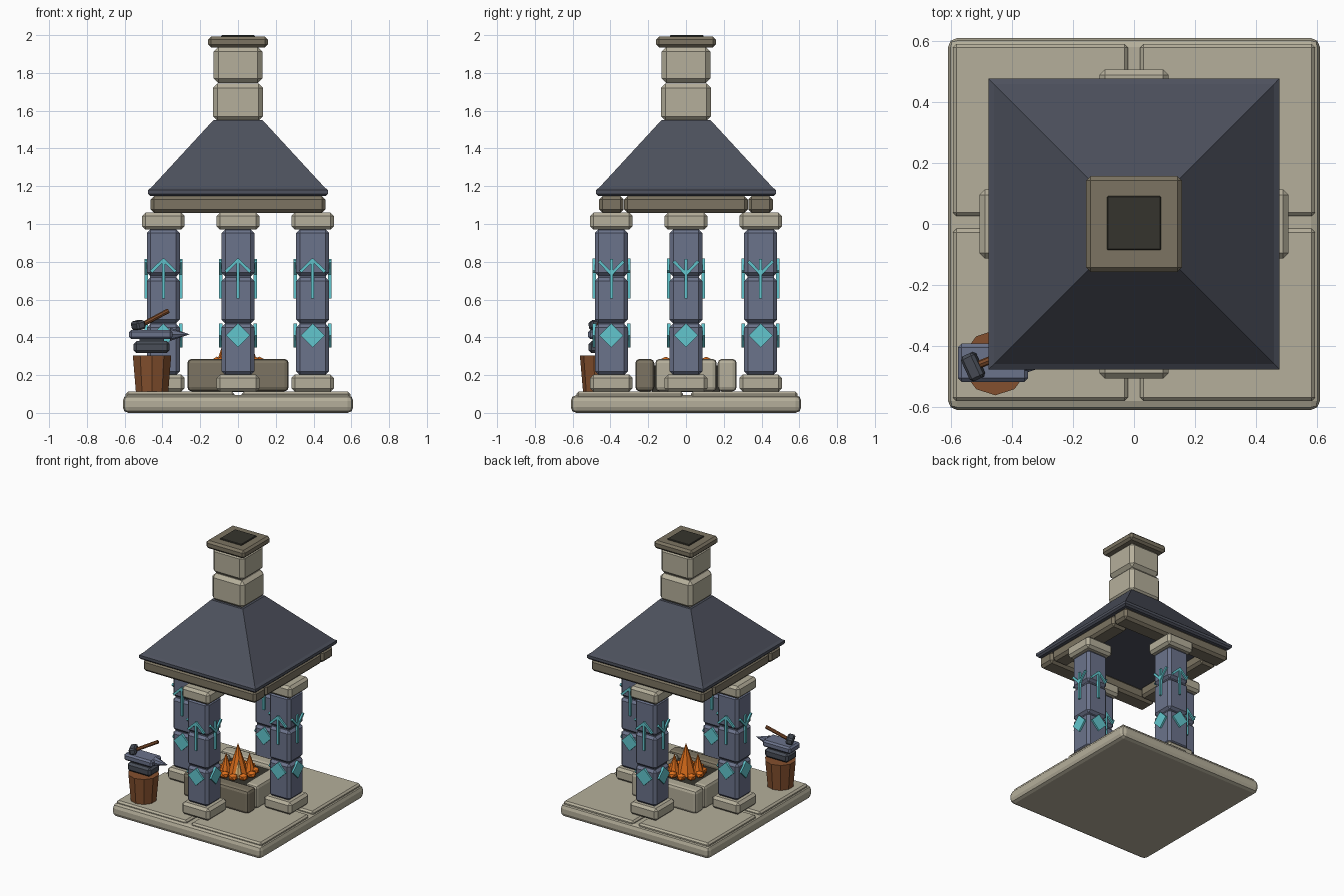
import bpy, bmesh, math
from mathutils import Vector, Matrix

if "Cube" in bpy.data.objects:
    bpy.data.objects.remove(bpy.data.objects["Cube"])


def material(name, hexcode):
    rgb = [int(hexcode[i:i + 2], 16) / 255 for i in (0, 2, 4)]
    lin = [c / 12.92 if c < 0.04045 else ((c + 0.055) / 1.055) ** 2.4 for c in rgb]
    m = bpy.data.materials.new(name)
    m.diffuse_color = (*lin, 1)
    m.use_nodes = True
    m.node_tree.nodes["Principled BSDF"].inputs["Base Color"].default_value = m.diffuse_color
    return m


STONE = material("pale stone", "B5AF9B")
DARK_STONE = material("brown stone", "7C7462")
BLUE = material("blue stone", "6B738B")
SLATE = material("roof slate", "4D515D")
RUNE = material("teal rune", "62C6CE")
WOOD = material("wood", "84502E")
IRON = material("dark iron", "484D57")
SOOT = material("soot", "35342D")
FIRE = material("fire orange", "E0701C")
GLOW = material("pale flame", "F0C987")


def finish(bm, name, mat, matrix=None):
    if matrix is not None:
        bm.transform(matrix)
    bmesh.ops.recalc_face_normals(bm, faces=bm.faces)
    me = bpy.data.meshes.new(name)
    bm.to_mesh(me)
    bm.free()
    me.materials.append(mat)
    ob = bpy.data.objects.new(name, me)
    bpy.context.collection.objects.link(ob)
    return ob


def block(name, mat, center, size, bevel=0.018, segments=1, matrix=None):
    """Box with chamfered edges."""
    bm = bmesh.new()
    bmesh.ops.create_cube(bm, size=1)
    bmesh.ops.scale(bm, vec=size, verts=bm.verts)
    if bevel:
        bmesh.ops.bevel(bm, geom=bm.edges[:], offset=bevel, segments=segments,
                        profile=0.5, affect='EDGES')
    m = Matrix.Translation(center)
    return finish(bm, name, mat, m @ matrix if matrix is not None else m)


def cone(name, mat, start, end, r1, r2, sides):
    """Tapered round bar between two points."""
    a, b = Vector(start), Vector(end)
    bm = bmesh.new()
    bmesh.ops.create_cone(bm, cap_ends=True, segments=sides, radius1=r1,
                          radius2=r2, depth=(b - a).length)
    rot = (b - a).to_track_quat('Z', 'Y').to_matrix().to_4x4()
    return finish(bm, name, mat, Matrix.Translation((a + b) / 2) @ rot)


# Platform and four paving slabs
block("platform", STONE, (0, 0, 0.047), (1.22, 1.22, 0.094), 0.03, 2)
for sx in (-1, 1):
    for sy in (-1, 1):
        block("paving_slab", STONE, (sx * 0.307, sy * 0.303 + 0.005, 0.095),
              (0.575, 0.565, 0.034), 0.012)


# Runes, drawn on a face at local x (sideways) and z, sticking out along -y
def stroke(p, q, turn):
    dx, dz = q[0] - p[0], q[1] - p[1]
    rot = Matrix.Rotation(-math.atan2(dz, dx), 4, 'Y')
    place = turn @ Matrix.Translation(((p[0] + q[0]) / 2, -0.091, (p[1] + q[1]) / 2))
    block("rune_stroke", RUNE, (0, 0, 0), (math.hypot(dx, dz) + 0.008, 0.018, 0.016),
          0, matrix=place @ rot)


def runes(center, k):
    turn = Matrix.Translation(center) @ Matrix.Rotation(k * math.pi / 2, 4, 'Z')
    stroke((0, 0.61), (0, 0.81), turn)
    inner, outer = (0.81, 0.75) if k % 2 == 0 else (0.735, 0.80)
    for s in (-1, 1):
        stroke((0, inner), (s * 0.062, outer), turn)
    diamond = turn @ Matrix.Translation((0, -0.091, 0.41)) @ Matrix.Rotation(math.pi / 4, 4, 'Y')
    block("rune_diamond", RUNE, (0, 0, 0), (0.09, 0.018, 0.09), 0, matrix=diamond)


# Pillars at the middle of each side
for px, py in ((0, -0.395), (0.395, 0), (0, 0.395), (-0.395, 0)):
    block("pillar_base", STONE, (px, py, 0.157), (0.225, 0.225, 0.09))
    for z0, z1 in ((0.20, 0.472), (0.474, 0.718), (0.722, 0.972)):
        block("pillar_block", BLUE, (px, py, (z0 + z1) / 2), (0.175, 0.175, z1 - z0), 0.02)
    block("pillar_core", BLUE, (px, py, 0.585), (0.14, 0.14, 0.78), 0)
    block("pillar_cap", STONE, (px, py, 1.015), (0.225, 0.225, 0.09))
    for k in range(4):
        runes((px, py, 0), k)

# Roof beams
for s in (-1, 1):
    block("long_beam", DARK_STONE, (0, s * 0.395, 1.103), (0.925, 0.13, 0.088))
    block("short_beam", DARK_STONE, (s * 0.395, 0, 1.103), (0.13, 0.655, 0.088))

# Roof: square rings from eaves to chimney
bm = bmesh.new()
rings = []
for r, z in ((0.465, 1.148), (0.477, 1.16), (0.477, 1.18), (0.46, 1.192), (0.13, 1.55)):
    rings.append([bm.verts.new((r * x, r * y, z))
                  for x, y in ((-1, -1), (1, -1), (1, 1), (-1, 1))])
for lo, hi in zip(rings, rings[1:]):
    for i in range(4):
        j = (i + 1) % 4
        bm.faces.new((lo[i], lo[j], hi[j], hi[i]))
bm.faces.new(rings[0])
bm.faces.new(rings[-1])
finish(bm, "roof", SLATE)

# Chimney
block("chimney_lower", STONE, (0, 0, 1.645), (0.265, 0.265, 0.20), 0.025)
block("chimney_upper", STONE, (0, 0, 1.842), (0.258, 0.258, 0.192), 0.025)
block("chimney_cap", DARK_STONE, (0, 0, 1.963), (0.315, 0.315, 0.058), 0.015)
block("chimney_opening", SOOT, (0, 0.003, 1.99), (0.178, 0.178, 0.02), 0.004)

# Fire pit
for s, mat in ((-1, DARK_STONE), (1, STONE)):
    block("pit_long_stone", mat, (0, s * 0.218, 0.2), (0.535, 0.1, 0.172), 0.022, 2)
    block("pit_side_stone", STONE, (s * 0.218, 0, 0.2), (0.1, 0.325, 0.172), 0.022, 2)
block("ash_bed", SOOT, (0, 0, 0.18), (0.36, 0.36, 0.14), 0)
for i in range(10):
    a = i * math.tau / 10
    bm = bmesh.new()
    bmesh.ops.create_icosphere(bm, subdivisions=1, radius=0.034)
    bmesh.ops.scale(bm, vec=(1, 1, 0.75), verts=bm.verts)
    finish(bm, "ember", FIRE,
           Matrix.Translation((0.112 * math.cos(a), 0.112 * math.sin(a), 0.272)))
cone("flame_middle", FIRE, (0, 0, 0.245), (0, 0, 0.475), 0.075, 0, 8)
cone("flame_left", FIRE, (-0.07, -0.04, 0.245), (-0.07, -0.04, 0.40), 0.05, 0, 8)
cone("flame_right", FIRE, (0.06, 0.05, 0.245), (0.06, 0.05, 0.40), 0.05, 0, 8)
cone("flame_core", GLOW, (0.035, -0.045, 0.245), (0.03, -0.035, 0.38), 0.03, 0, 6)

# Stump and anvil
cone("stump", WOOD, (-0.455, -0.455, 0.11), (-0.455, -0.455, 0.305), 0.09, 0.107, 10)
block("anvil_foot", IRON, (-0.457, -0.455, 0.348), (0.19, 0.12, 0.064), 0.015)
block("anvil_waist", IRON, (-0.457, -0.455, 0.37), (0.13, 0.08, 0.09), 0)
block("anvil_top", BLUE, (-0.462, -0.455, 0.415), (0.23, 0.125, 0.05), 0.012)
cone("anvil_horn", BLUE, (-0.36, -0.455, 0.416), (-0.255, -0.455, 0.416), 0.035, 0, 8)

# Hammer lying on the anvil
block("hammer_head", IRON, (-0.528, -0.468, 0.464), (0.05, 0.09, 0.048), 0.01,
      matrix=Matrix.Rotation(math.radians(25), 4, 'Z') @ Matrix.Rotation(-0.25, 4, 'Y'))
cone("hammer_handle", WOOD, (-0.53, -0.47, 0.455), (-0.37, -0.405, 0.54), 0.013, 0.013, 8)
